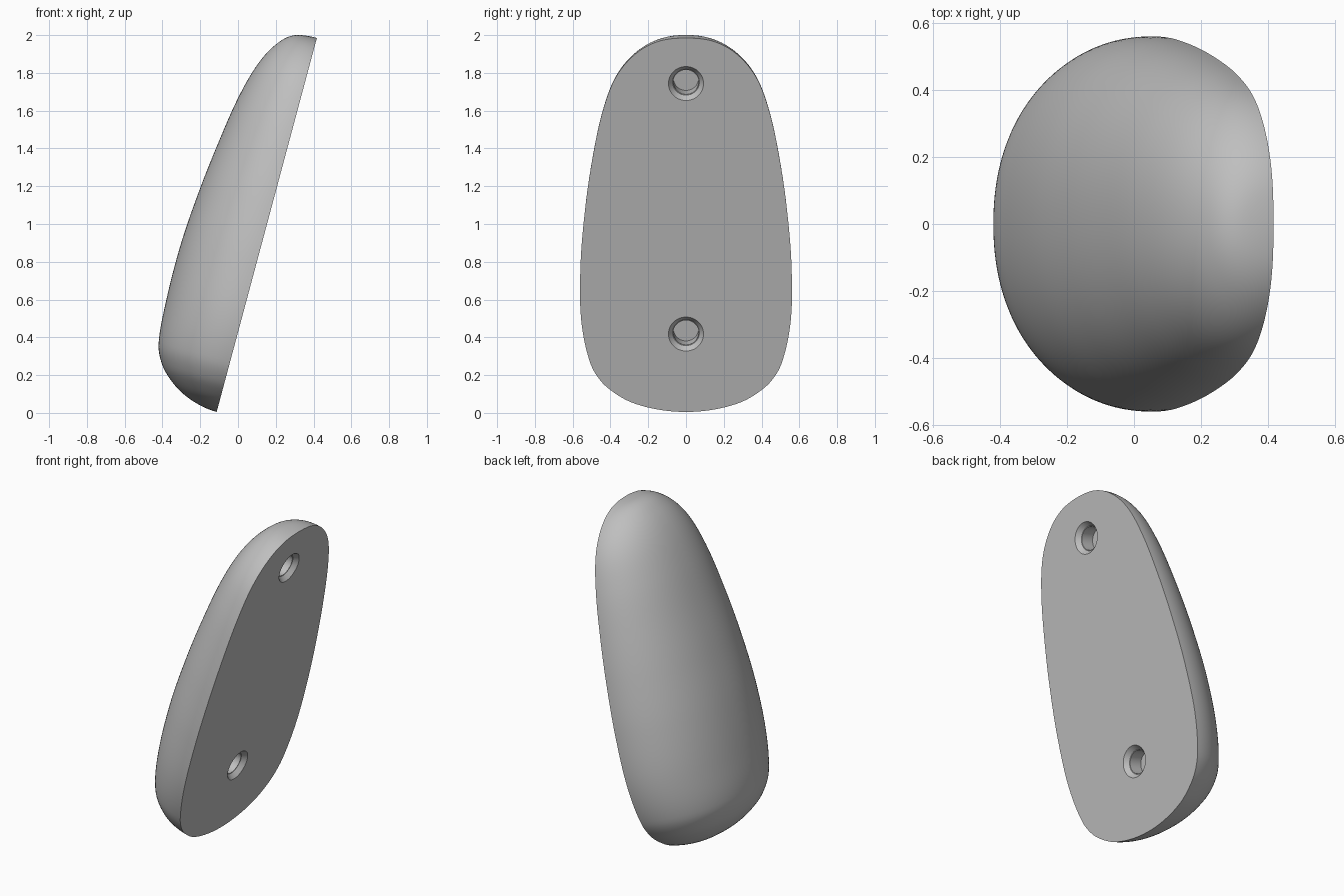
import bpy, bmesh, math
from mathutils import Matrix, Vector

if "Cube" in bpy.data.objects:
    bpy.data.objects.remove(bpy.data.objects["Cube"])

LENGTH = 2.05
TILT = math.radians(15)
ROUND = 2 / 2.12          # superellipse power of the cross-section
RINGS, SIDES = 96, 64

# Stations along the pad: distance from the lower tip, half width, thickness
STATIONS = [
    (0, 0, 0), (.011, .135, .093), (.053, .29, .208), (.105, .38, .284),
    (.162, .445, .34), (.263, .505, .389), (.506, .555, .411), (.816, .558, .413),
    (1.122, .533, .391), (1.39, .495, .359), (1.633, .445, .321),
    (1.828, .375, .269), (1.96, .27, .201), (2.037, .125, .108), (LENGTH, 0, 0)]

# Local axes: x along the pad, y across, z into the thickness
ALONG = Vector((math.sin(TILT), 0, math.cos(TILT)))
INTO = Vector((-math.cos(TILT), 0, math.sin(TILT)))
FRAME = Matrix.Translation((-.113, 0, .005)) @ Matrix(
    (ALONG, INTO.cross(ALONG), INTO)).transposed().to_4x4()


def angle_of(s):
    return math.acos(max(-1, min(1, 1 - 2 * s / LENGTH)))


KNOTS = [(angle_of(s), Vector((w, d))) for s, w, d in STATIONS]


def slope(i):
    a, b = max(i - 1, 0), min(i + 1, len(KNOTS) - 1)
    return (KNOTS[b][1] - KNOTS[a][1]) / (KNOTS[b][0] - KNOTS[a][0])


def section(t):
    """Smoothly interpolated half width and thickness."""
    i = max(k for k in range(len(KNOTS) - 1) if KNOTS[k][0] <= t)
    (t0, p0), (t1, p1) = KNOTS[i], KNOTS[i + 1]
    h = t1 - t0
    u = (t - t0) / h
    return ((1 + 2 * u) * (1 - u) ** 2 * p0 + u * (1 - u) ** 2 * h * slope(i)
            + u * u * (3 - 2 * u) * p1 + u * u * (u - 1) * h * slope(i + 1))


def make_object(name, bm):
    bmesh.ops.recalc_face_normals(bm, faces=bm.faces)
    mesh = bpy.data.meshes.new(name)
    bm.to_mesh(mesh)
    bm.free()
    obj = bpy.data.objects.new(name, mesh)
    bpy.context.collection.objects.link(obj)
    return obj


def bridge(bm, a, b, closed):
    for j in range(len(a) if closed else len(a) - 1):
        k = (j + 1) % len(a)
        bm.faces.new((a[j], a[k], b[k], b[j]))


# Domed pad with a flat mounting face
bm = bmesh.new()
rings = []
for i in range(1, RINGS):
    t = math.pi * i / RINGS
    s = LENGTH * (1 - math.cos(t)) / 2
    w, d = section(t)
    ring = []
    for j in range(SIDES + 1):
        a = math.pi * j / SIDES
        c = math.cos(a)
        y = math.copysign(abs(c) ** ROUND, c) * w
        z = max(math.sin(a), 0) ** ROUND * d if 0 < j < SIDES else 0
        ring.append(bm.verts.new((s, y, z)))
    rings.append(ring)
for a, b in zip(rings, rings[1:]):
    bridge(bm, a, b, False)
low = bm.verts.new((0, 0, 0))
high = bm.verts.new((LENGTH, 0, 0))
for tip, ring in ((low, rings[0]), (high, rings[-1])):
    for a, b in zip(ring, ring[1:]):
        bm.faces.new((tip, a, b))
bm.faces.new([low] + [r[0] for r in rings] + [high] + [r[-1] for r in reversed(rings)])
pad = make_object("domed_pad", bm)

# Countersunk blind screw holes in the flat face
bm = bmesh.new()
for s in (.427, 1.80):
    loops = []
    for radius, z in ((.109, -.02), (.071, .028), (.067, .0285), (.067, .11)):
        loops.append([bm.verts.new((s + radius * math.cos(a), radius * math.sin(a), z))
                      for a in (math.tau * k / 48 for k in range(48))])
    for a, b in zip(loops, loops[1:]):
        bridge(bm, a, b, True)
    bm.faces.new(loops[0])
    bm.faces.new(loops[-1])
cutter = make_object("screw_hole_cutter", bm)
cutter.hide_render = True

cut = pad.modifiers.new("screw_holes", 'BOOLEAN')
cut.operation = 'DIFFERENCE'
cut.solver = 'EXACT'
cut.object = cutter
bpy.ops.object.select_all(action='DESELECT')
bpy.context.view_layer.objects.active = pad
pad.select_set(True)
bpy.ops.object.modifier_apply(modifier=cut.name)
bpy.data.objects.remove(cutter)

# Lean the pad into place
pad.data.transform(FRAME)

# Plain grey finish
grey = bpy.data.materials.new("plain_grey")
grey.use_nodes = True
colour = (.52, .52, .52, 1)
grey.diffuse_color = colour
grey.node_tree.nodes["Principled BSDF"].inputs["Base Color"].default_value = colour
pad.data.materials.clear()
pad.data.materials.append(grey)
bpy.ops.object.shade_smooth_by_angle(angle=math.radians(30))
